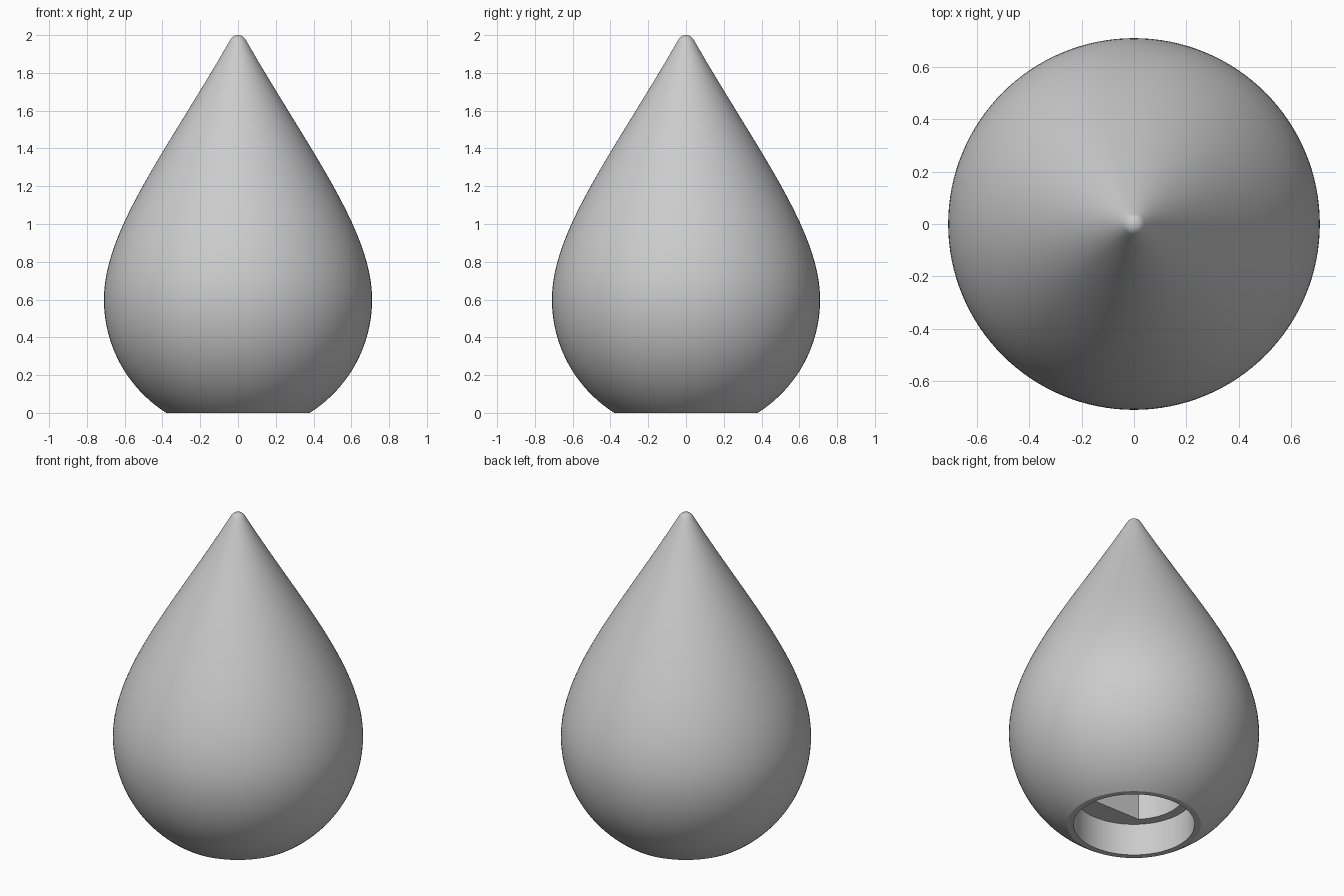
import bpy, bmesh
from math import sin, cos, pi, radians

if "Cube" in bpy.data.objects:
    bpy.data.objects.remove(bpy.data.objects["Cube"], do_unlink=True)

SEGMENTS = 128
BULB_R, BULB_Z = 0.71, 0.6
TIP_R = 0.046
BORE_R, BORE_TOP, FLAT_Y = 0.287, 0.8, -0.203
SOCKET_R, SOCKET_TOP = 0.344, 0.2

grey = bpy.data.materials.new("plain grey")
grey.use_nodes = True
colour = (0.6, 0.6, 0.6, 1)
grey.diffuse_color = colour
grey.node_tree.nodes["Principled BSDF"].inputs["Base Color"].default_value = colour


def bezier(points, t):
    a, b, c, d = points
    return tuple((1 - t) ** 3 * a[i] + 3 * t * (1 - t) ** 2 * b[i]
                 + 3 * t * t * (1 - t) * c[i] + t ** 3 * d[i] for i in (0, 1))


# Outer profile: rounded bulb, tapering shoulder, small rounded tip
start = -radians(57.7)
outer = [(BULB_R * cos(start * (1 - i / 20)), BULB_Z + BULB_R * sin(start * (1 - i / 20)))
         for i in range(21)]
outer[0] = (outer[0][0], 0)
taper = [(BULB_R, BULB_Z), (BULB_R, 0.97), (0.37, 1.4), (0.04, 1.977)]
outer += [bezier(taper, i / 32) for i in range(1, 33)]
lean = radians(29.7)
for i in range(1, 9):
    a = lean + (pi / 2 - lean) * i / 8
    outer.append((TIP_R * cos(a), 2 - TIP_R + TIP_R * sin(a)))

# Each row is radius, height and whether it follows the flat-sided bore
rows = [(BORE_R, BORE_TOP, True), (BORE_R, SOCKET_TOP, True),
        (SOCKET_R, SOCKET_TOP, False), (SOCKET_R, 0, False)]
rows += [(r, z, False) for r, z in outer]

bm = bmesh.new()
rings = []
for r, z, flat in rows:
    ring = []
    for i in range(SEGMENTS):
        a = 2 * pi * i / SEGMENTS
        y = r * sin(a)
        ring.append(bm.verts.new((r * cos(a), max(y, FLAT_Y) if flat else y, z)))
    rings.append(ring)
for low, high in zip(rings, rings[1:]):
    for i in range(SEGMENTS):
        j = (i + 1) % SEGMENTS
        bm.faces.new((low[i], low[j], high[j], high[i]))

# Bore ceiling, and the tip closed to a point
bm.faces.new(rings[0])
bmesh.ops.remove_doubles(bm, verts=rings[-1], dist=0.0005)
bmesh.ops.recalc_face_normals(bm, faces=bm.faces)

mesh = bpy.data.meshes.new("teardrop_body")
bm.to_mesh(mesh)
bm.free()
mesh.materials.append(grey)
body = bpy.data.objects.new("teardrop_body", mesh)
bpy.context.collection.objects.link(body)
bpy.ops.object.select_all(action="DESELECT")
body.select_set(True)
bpy.context.view_layer.objects.active = body
bpy.ops.object.shade_smooth_by_angle(angle=radians(30))
